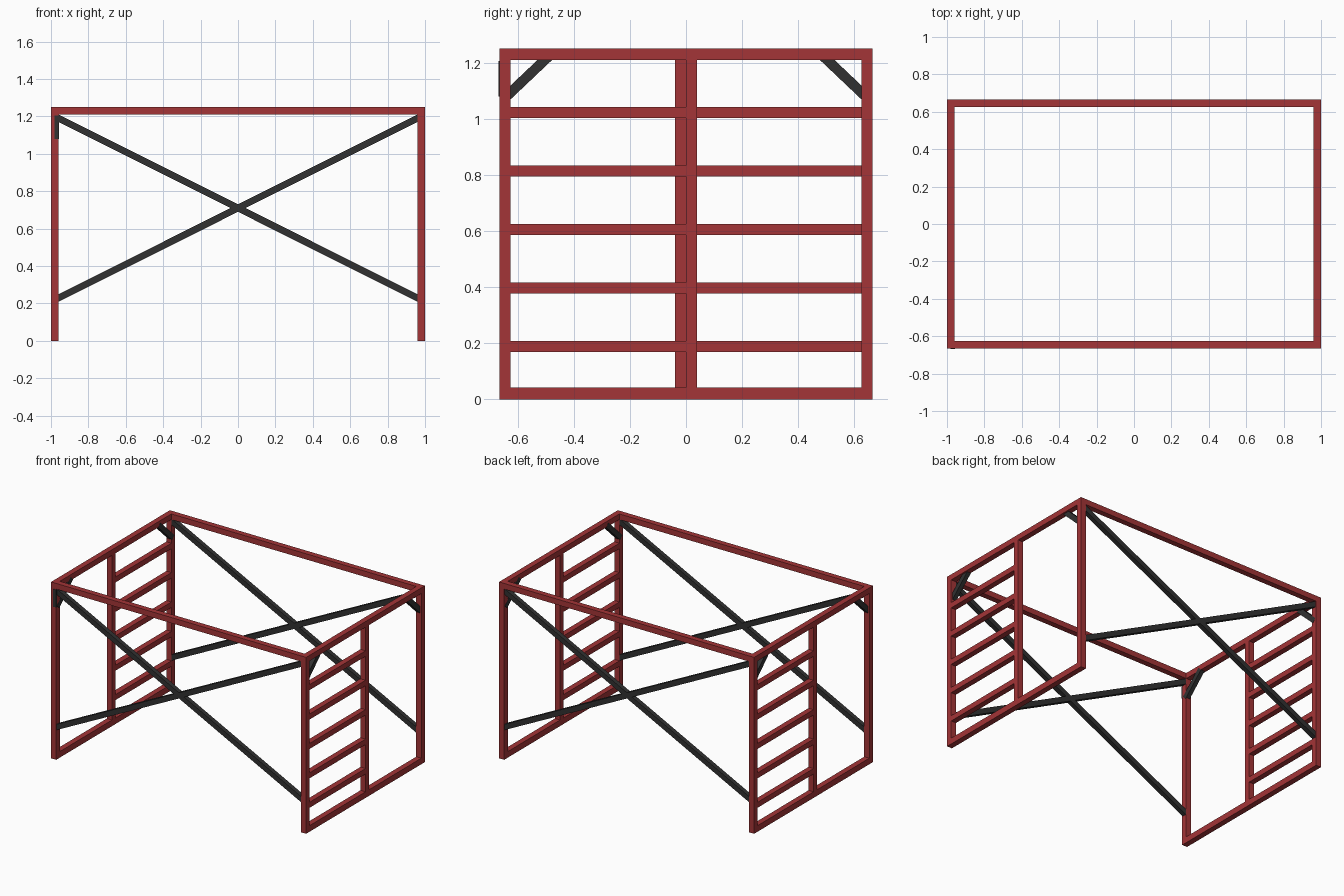
import bpy, bmesh, math
from mathutils import Vector, Matrix

if "Cube" in bpy.data.objects:
    bpy.data.objects.remove(bpy.data.objects["Cube"])


def material(name, rgb):
    m = bpy.data.materials.new(name)
    m.diffuse_color = (*rgb, 1)
    m.use_nodes = True
    m.node_tree.nodes["Principled BSDF"].inputs["Base Color"].default_value = m.diffuse_color
    return m


RED = material("red paint", (0.37, 0.035, 0.038))
DARK = material("dark steel", (0.031, 0.031, 0.031))
T = 0.04                      # tube size
X, Y, H = 0.98, 0.645, 1.25   # post centre lines and total height


def add_object(name, bm, mat):
    me = bpy.data.meshes.new(name)
    bm.to_mesh(me)
    bm.free()
    me.materials.append(mat)
    ob = bpy.data.objects.new(name, me)
    bpy.context.collection.objects.link(ob)


def box(name, lo, hi, mat):
    bm = bmesh.new()
    lo, hi = Vector(lo), Vector(hi)
    bmesh.ops.create_cube(bm, size=1, matrix=Matrix.Translation((lo + hi) / 2)
                          @ Matrix.Diagonal((*(hi - lo), 1)))
    add_object(name, bm, mat)


def bar(name, a, b, width, depth, axis, mat):
    """Bar from a to b; depth is measured along the given axis."""
    a, b = Vector(a), Vector(b)
    d = (b - a).normalized()
    n = Vector(axis)
    s = n.cross(d)
    rot = Matrix((d, s, n)).transposed().to_4x4()
    bm = bmesh.new()
    bmesh.ops.create_cube(bm, size=1, matrix=Matrix.Translation((a + b) / 2) @ rot
                          @ Matrix.Diagonal(((b - a).length, width, depth, 1)))
    add_object(name, bm, mat)


h = T / 2
for s in (1, -1):
    side = "right" if s > 0 else "left"
    x0, x1 = s * X - h, s * X + h
    # end frame: corner posts, bottom and top rails
    for t in (1, -1):
        box(f"{side}_corner_post", (x0, t * Y - h, 0), (x1, t * Y + h, H - T), RED)
    box(f"{side}_bottom_rail", (x0, h - Y, 0), (x1, Y - h, 0.043), RED)
    box(f"{side}_top_rail", (x0, h - Y, H - T), (x1, Y - h, H), RED)
    # offset middle post, ladder rungs on one half (rotated on the other end)
    ym = s * h
    box(f"{side}_middle_post", (x0, ym - h, 0.043), (x1, ym + h, H - T), RED)
    ya, yb = sorted((0, -s * (Y - h)))
    for i in range(5):
        z = 0.189 + 0.2085 * i
        box(f"{side}_rung", (x0, ya, z - 0.0195), (x1, yb, z + 0.0195), RED)
    # diagonal corner braces
    for t in (1, -1):
        bar(f"{side}_corner_brace", (s * (X - 0.006), t * 0.645, 1.075),
            (s * (X - 0.006), t * 0.49, 1.222), 0.036, 0.03, (1, 0, 0), DARK)

for t in (1, -1):
    side = "back" if t > 0 else "front"
    # long top rails and crossed braces
    box(f"{side}_top_rail", (-1, t * Y - h, H - T), (1, t * Y + h, H), RED)
    for k in (1, -1):
        bar(f"{side}_cross_brace", (-0.975, t * Y, 0.71 - k * 0.488),
            (0.975, t * Y, 0.71 + k * 0.488), 0.036, 0.032, (0, 1, 0), DARK)

# exposed brace end on the front left post
box("brace_end_plate", (-0.982, -0.668, 1.08), (-0.958, -0.66, 1.205), DARK)
